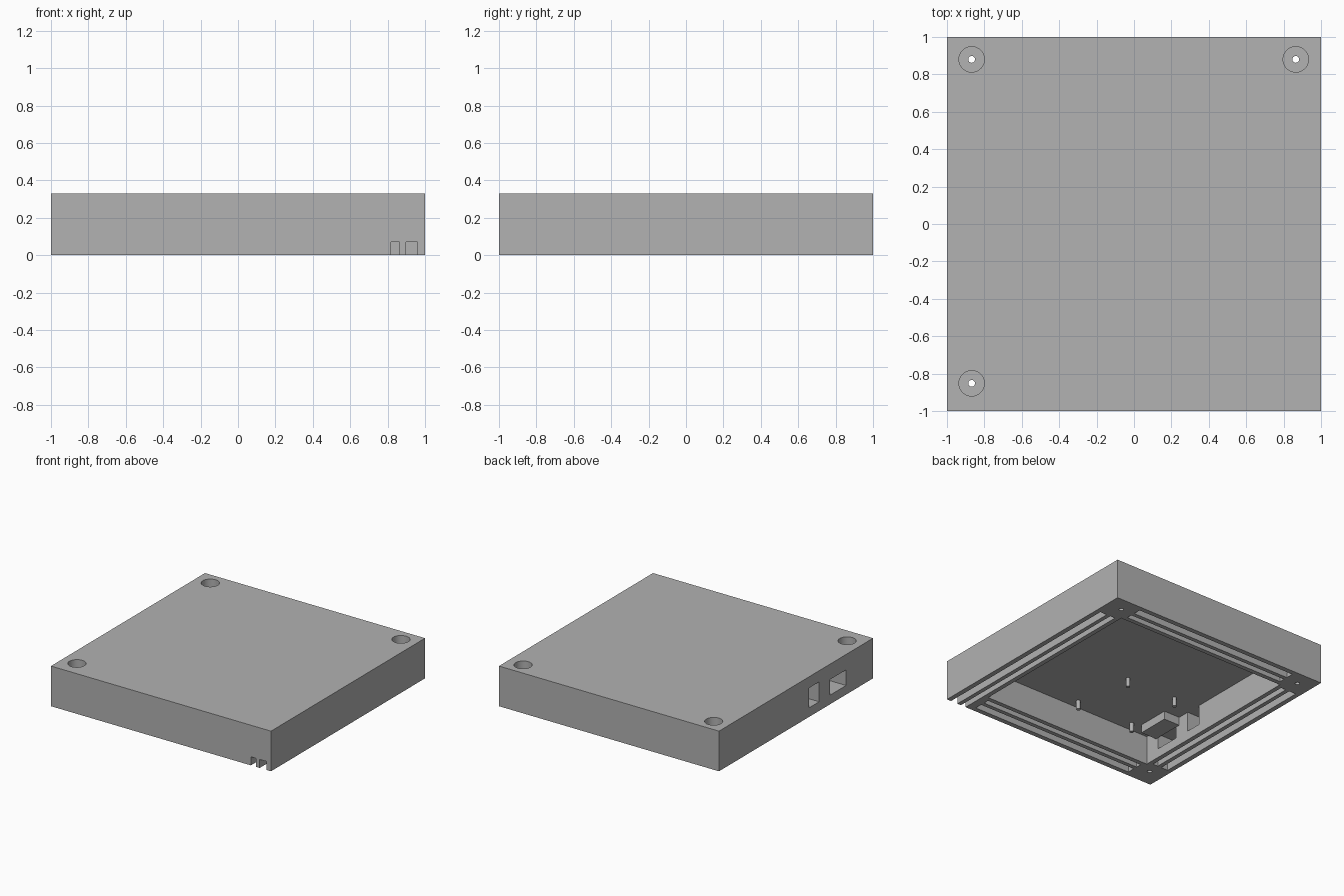
import bpy
import math

if "Cube" in bpy.data.objects:
    bpy.data.objects.remove(bpy.data.objects["Cube"], do_unlink=True)

HEIGHT = 0.33
CEILING = 0.238   # underside of the lid
INNER = 0.78      # half width of the cavity
SLOT_END = 0.75   # half length of the closed slots
SLOT_DEPTH = 0.07

grey = bpy.data.materials.new("plain grey")
grey.use_nodes = True
colour = (0.445, 0.445, 0.445, 1)
grey.diffuse_color = colour
grey.node_tree.nodes["Principled BSDF"].inputs["Base Color"].default_value = colour


def box(name, x, y, z):
    """Box from (low, high) pairs on each axis."""
    spans = (x, y, z)
    bpy.ops.mesh.primitive_cube_add(size=1, location=[(a + b) / 2 for a, b in spans])
    obj = bpy.context.object
    obj.name = name
    obj.scale = [b - a for a, b in spans]
    bpy.ops.object.transform_apply(location=True, rotation=False, scale=True)
    return obj


def rod(name, x, y, radius, low, high, sides=32):
    bpy.ops.mesh.primitive_cylinder_add(vertices=sides, radius=radius, depth=high - low,
                                        location=(x, y, (low + high) / 2))
    obj = bpy.context.object
    obj.name = name
    return obj


def cut(target, cutter):
    cutter.hide_render = True
    mod = target.modifiers.new("cut", "BOOLEAN")
    mod.operation = "DIFFERENCE"
    mod.solver = "EXACT"
    mod.object = cutter
    bpy.context.view_layer.objects.active = target
    bpy.ops.object.modifier_apply(modifier=mod.name)
    bpy.data.objects.remove(cutter, do_unlink=True)


def finish(obj):
    obj.data.materials.clear()
    obj.data.materials.append(grey)
    bpy.ops.object.select_all(action="DESELECT")
    obj.select_set(True)
    bpy.context.view_layer.objects.active = obj
    bpy.ops.object.shade_smooth_by_angle(angle=math.radians(30))


# Housing: a shallow box, hollow from below
housing = box("housing", (-1, 1), (-1, 1), (0, HEIGHT))
cut(housing, box("cavity", (-INNER, INNER), (-INNER, INNER), (-0.1, CEILING)))

# Pairs of slots under the rim; the left pair runs out through the front
depth = (-0.1, SLOT_DEPTH)
along = (-SLOT_END, SLOT_END)
for near, far in ((0.817, 0.863), (0.897, 0.96)):
    cut(housing, box("left_slot", (near, far), (-1.1, SLOT_END), depth))
    cut(housing, box("right_slot", (-far, -near), along, depth))
    cut(housing, box("back_slot", along, (near, far), depth))
    cut(housing, box("front_slot", along, (-far, -near), depth))

# Counterbored screw holes in three corners
for x, y in ((-0.868, 0.88), (0.865, 0.88), (-0.868, -0.852)):
    cut(housing, rod("counterbore", x, y, 0.068, 0.16, 0.5, 48))
    cut(housing, rod("screw_hole", x, y, 0.018, -0.1, 0.3, 24))

# Two connector openings in the right wall
cut(housing, box("tall_opening", (-1.1, -0.7), (-0.30, -0.17), (0.075, CEILING)))
cut(housing, box("wide_opening", (-1.1, -0.7), (-0.65, -0.44), (0.075, 0.203)))
finish(housing)

# Block under the lid behind the wide opening
finish(box("connector_block", (-INNER, -0.635), (-0.67, -0.40), (0.17, CEILING + 0.005)))

# Mounting pins hanging from the lid
for x, y in ((-0.11, -0.2), (-0.04, -0.7), (-0.565, -0.2), (-0.565, -0.7)):
    finish(rod("mounting_pin", x, y, 0.016, 0.165, CEILING + 0.005, 24))
